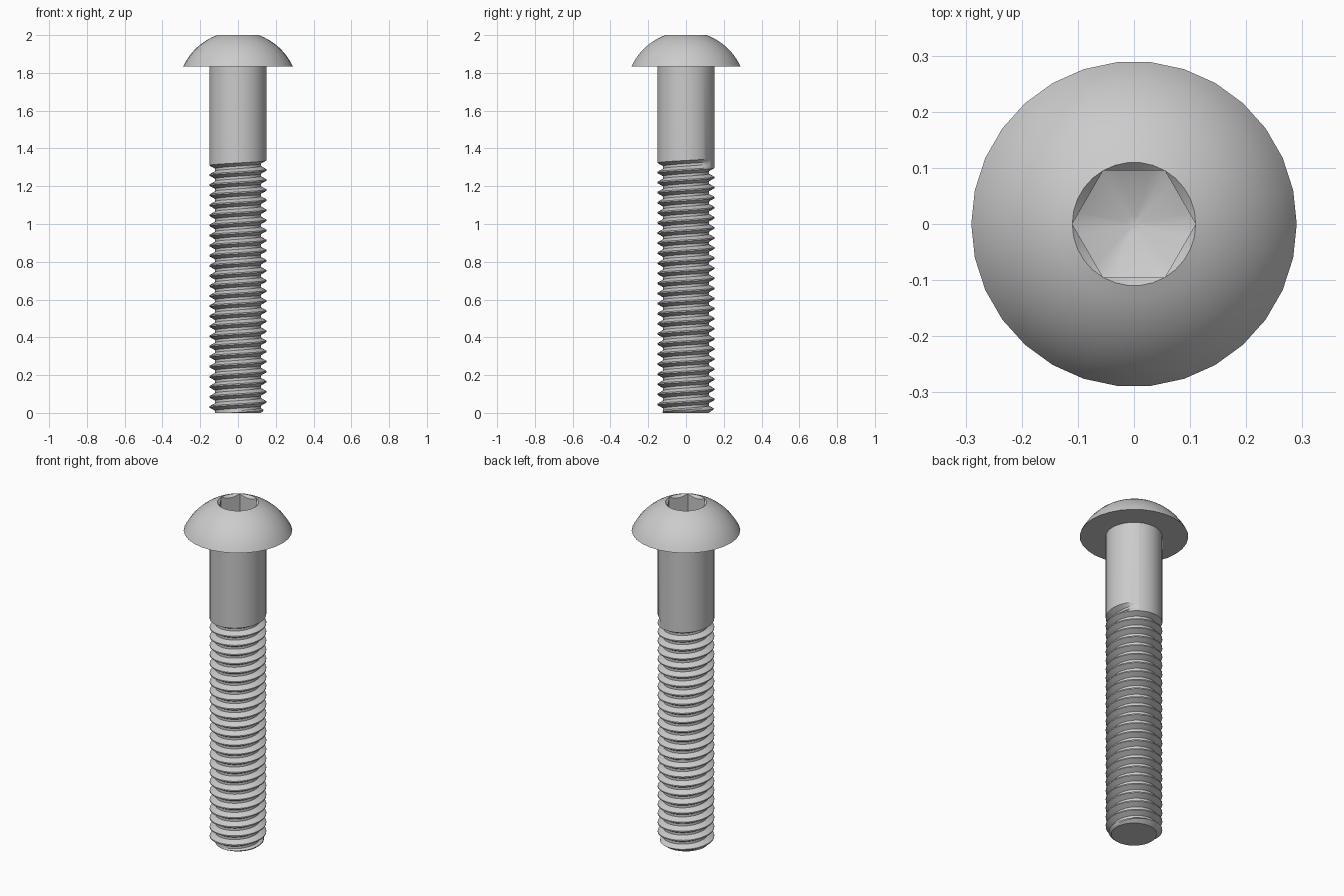
import bpy, bmesh, math

if "Cube" in bpy.data.objects:
    bpy.data.objects.remove(bpy.data.objects["Cube"])

steel = bpy.data.materials.new("steel grey")
steel.use_nodes = True
grey = (0.6, 0.6, 0.6, 1)
steel.diffuse_color = grey
steel.node_tree.nodes["Principled BSDF"].inputs["Base Color"].default_value = grey

HEAD_Z, TOP_Z = 1.835, 2.0
HEAD_R, SOCKET_R, SHANK_R, ROOT_R = 0.29, 0.11, 0.151, 0.121


def loft(name, columns, cap_bottom=False):
    """Skin neighbouring columns of points; the last column meets the first."""
    bm = bmesh.new()
    cols = [[bm.verts.new(p) for p in col] for col in columns]
    for a, b in zip(cols, cols[1:]):
        for j in range(len(a) - 1):
            bm.faces.new((a[j], a[j + 1], b[j + 1], b[j]))
    if cap_bottom:
        bm.faces.new([col[-1] for col in cols[:-1]])
    bmesh.ops.remove_doubles(bm, verts=bm.verts, dist=1e-5)
    bmesh.ops.recalc_face_normals(bm, faces=bm.faces)
    mesh = bpy.data.meshes.new(name)
    bm.to_mesh(mesh)
    bm.free()
    obj = bpy.data.objects.new(name, mesh)
    bpy.context.collection.objects.link(obj)
    mesh.materials.append(steel)
    bpy.ops.object.select_all(action="DESELECT")
    obj.select_set(True)
    bpy.context.view_layer.objects.active = obj
    bpy.ops.object.shade_smooth_by_angle(angle=math.radians(30))
    return obj


def polar(r, z, t):
    return (r * math.cos(t), r * math.sin(t), z)


# Domed head with chamfered hexagon socket
dome_c = 1.699
dome_r = math.hypot(HEAD_R, HEAD_Z - dome_c)
a0 = math.atan2(HEAD_Z - dome_c, HEAD_R)
a1 = math.acos(SOCKET_R / dome_r)
dome = [(dome_r * math.cos(a), dome_c + dome_r * math.sin(a))
        for a in (a0 + (a1 - a0) * k / 10 for k in range(11))]


def head_column(t):
    wedge = t % (math.pi / 3) - math.pi / 6
    hex_r = SOCKET_R * math.cos(math.pi / 6) / math.cos(wedge)
    profile = [(SHANK_R - 0.01, HEAD_Z)] + dome + [
        (hex_r, TOP_Z - (SOCKET_R - hex_r)),
        (hex_r, 1.9),
        (0.015, 1.86),
        (0, 1.86)]
    return [polar(r, z, t) for r, z in profile]


SIDES = 30
loft("button_head", [head_column(2 * math.pi * (i % SIDES) / SIDES + 1e-9)
                     for i in range(SIDES + 1)])

# Shank running into a right-handed helical thread
PITCH, TURNS, STEPS, RUNOUT_Z = 0.0534, 27, 48, 1.292
START = math.radians(60)
# Fraction of the pitch downwards, and groove depth from 0 to 1
GROOVE = [(0, 0), (0.156, 0.5), (0.3125, 1), (0.5625, 1), (0.719, 0.5), (0.875, 0)]


def shank_column(i):
    turn = i / STEPS
    t = START + 2 * math.pi * (i % STEPS) / STEPS
    points = [polar(SHANK_R, HEAD_Z + 0.005, t)]
    for k in range(TURNS):
        fade = min(1, (1 - turn) / 0.12) if k == 0 else 1
        for drop, depth in GROOVE:
            z = max(0, RUNOUT_Z + PITCH * (turn - k - drop))
            r = SHANK_R - (SHANK_R - ROOT_R) * depth * fade
            r = min(r, ROOT_R + 1.3 * z)      # chamfered tip
            points.append(polar(r, z, t))
    return points


loft("threaded_shank", [shank_column(i) for i in range(STEPS + 1)], cap_bottom=True)
